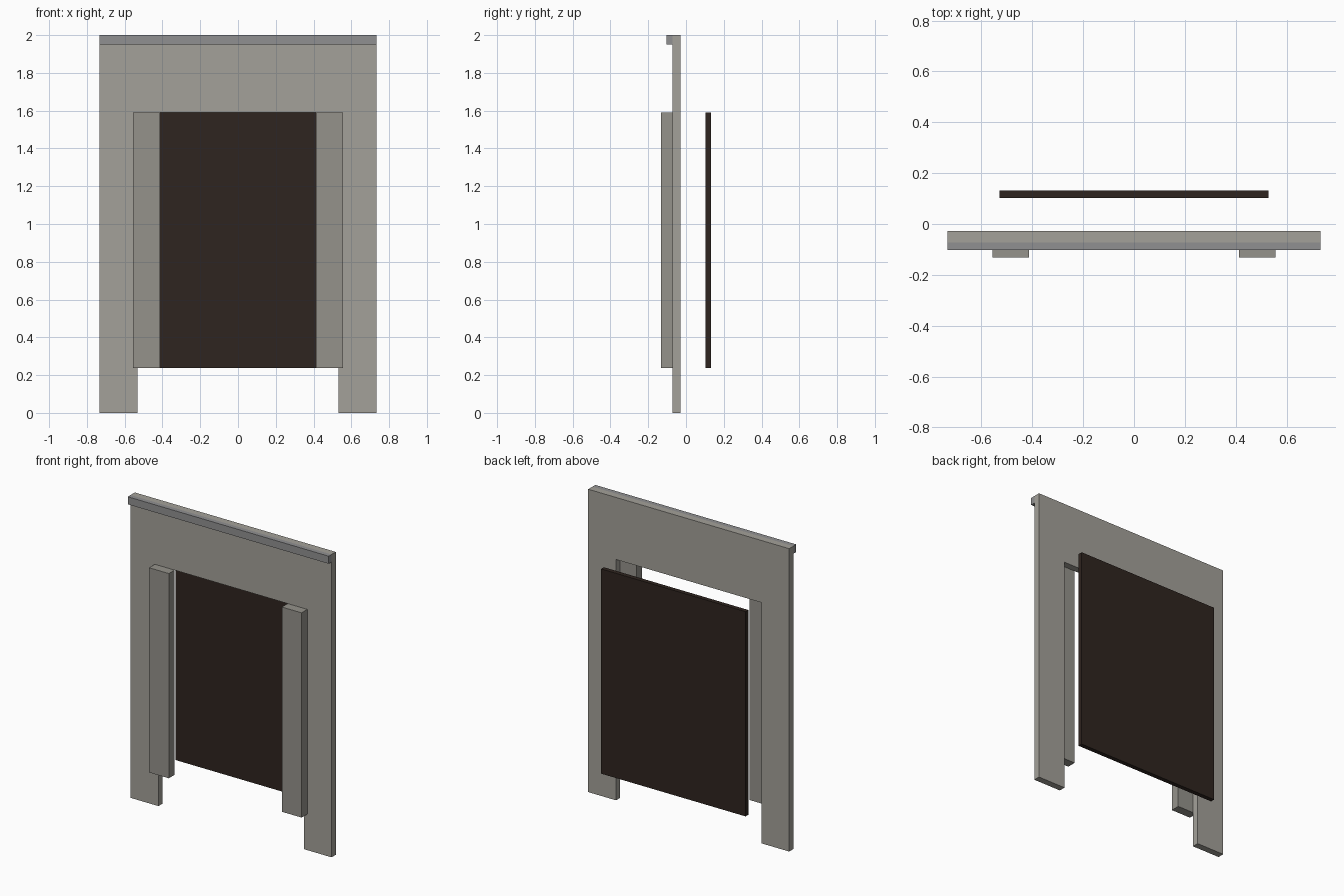
import bpy, bmesh

if "Cube" in bpy.data.objects:
    bpy.data.objects.remove(bpy.data.objects["Cube"])


def material(name, rgb):
    m = bpy.data.materials.new(name)
    m.diffuse_color = (*rgb, 1)
    m.use_nodes = True
    m.node_tree.nodes["Principled BSDF"].inputs["Base Color"].default_value = m.diffuse_color
    return m


def extrude_profile(name, pts, y0, y1, mat):
    """Extrude a front-view (x, z) outline from y0 to y1."""
    bm = bmesh.new()
    face = bm.faces.new([bm.verts.new((x, y0, z)) for x, z in pts])
    ext = bmesh.ops.extrude_face_region(bm, geom=[face])["geom"]
    bmesh.ops.translate(bm, vec=(0, y1 - y0, 0),
                        verts=[v for v in ext if isinstance(v, bmesh.types.BMVert)])
    bmesh.ops.recalc_face_normals(bm, faces=bm.faces)
    mesh = bpy.data.meshes.new(name)
    bm.to_mesh(mesh)
    bm.free()
    mesh.materials.append(mat)
    obj = bpy.data.objects.new(name, mesh)
    bpy.context.collection.objects.link(obj)
    return obj


def box(name, x0, x1, y0, y1, z0, z1, mat):
    return extrude_profile(name, [(x0, z0), (x1, z0), (x1, z1), (x0, z1)], y0, y1, mat)


stone = material("stone", (0.37, 0.355, 0.32))
pillar_stone = material("pillar_stone", (0.30, 0.29, 0.26))
trim = material("trim", (0.28, 0.28, 0.285))
dark = material("dark_panel", (0.028, 0.018, 0.014))

W, LEG, TOP, OPEN = 0.734, 0.531, 2.0, 1.59
FRONT, BACK = -0.072, -0.028

# Arch-shaped wall: two legs joined by a wide lintel
extrude_profile("door_frame",
                [(-W, 0), (-LEG, 0), (-LEG, OPEN), (LEG, OPEN),
                 (LEG, 0), (W, 0), (W, TOP), (-W, TOP)],
                FRONT, BACK, stone)

# Strip along the top front edge
box("top_trim", -W, W, -0.102, FRONT, 1.95, TOP, trim)

# Pillars in front of the opening's edges
for side, s in (("left", -1), ("right", 1)):
    x0, x1 = sorted((s * 0.413, s * 0.557))
    box(side + "_pillar", x0, x1, -0.132, FRONT, 0.238, OPEN, pillar_stone)

# Dark panel floating behind the opening
box("back_panel", -0.528, 0.528, 0.103, 0.132, 0.238, OPEN, dark)
